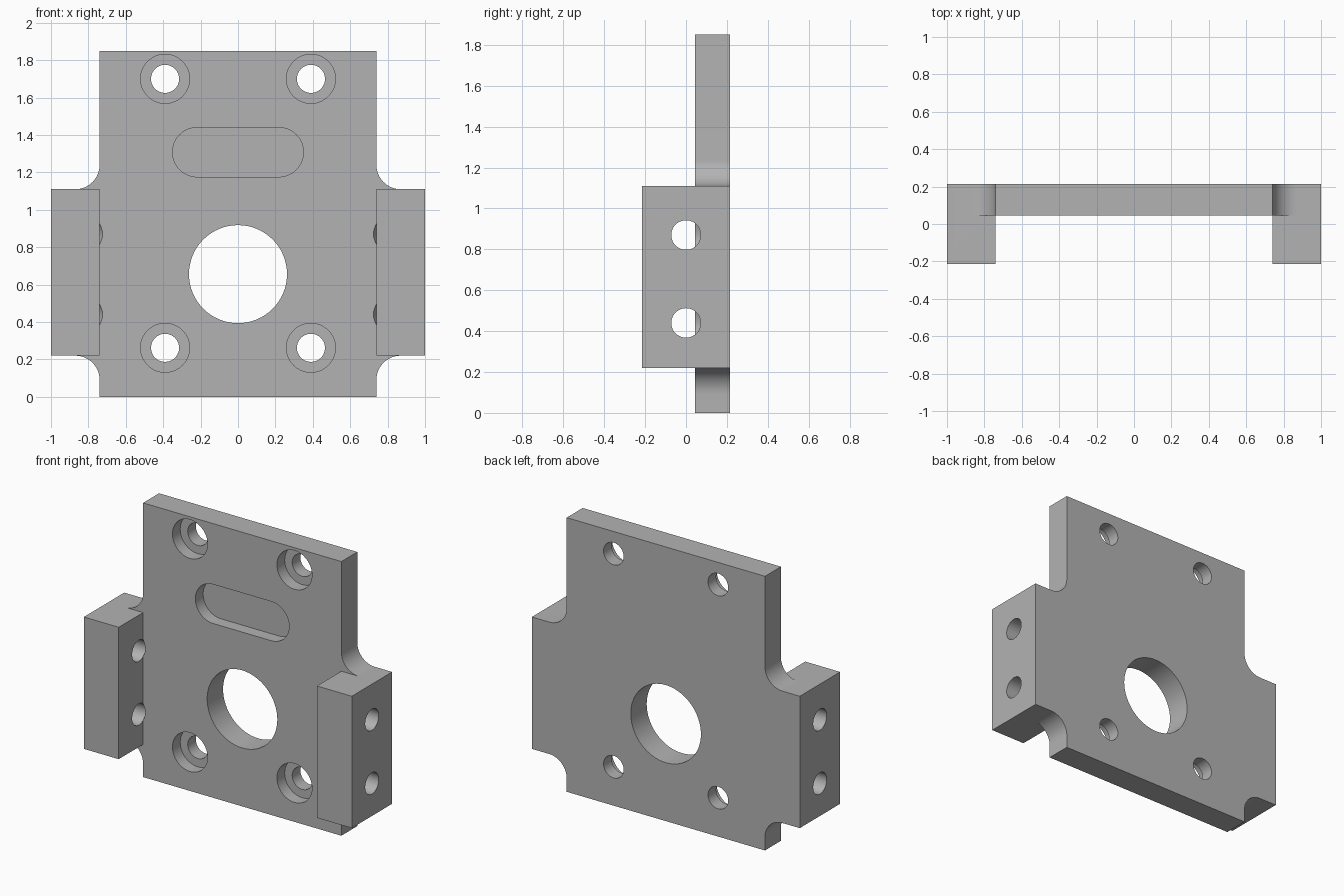
import bpy
import bmesh
from math import pi, cos, sin, tan, radians
from mathutils import Matrix

if "Cube" in bpy.data.objects:
    bpy.data.objects.remove(bpy.data.objects["Cube"], do_unlink=True)

# Main dimensions
FRONT, BACK, FLANGE_FRONT = 0.045, 0.215, -0.215
HEIGHT, HALF_W = 1.85, 0.74
LOW, HIGH, FILLET = 0.22, 1.11, 0.13
POCKET = FRONT + 0.083

grey = bpy.data.materials.new("machined grey")
grey.use_nodes = True
grey.diffuse_color = (0.45, 0.45, 0.45, 1)
grey.node_tree.nodes["Principled BSDF"].inputs["Base Color"].default_value = (0.45, 0.45, 0.45, 1)


def finish(name, bm):
    bmesh.ops.recalc_face_normals(bm, faces=bm.faces)
    mesh = bpy.data.meshes.new(name)
    bm.to_mesh(mesh)
    bm.free()
    mesh.materials.append(grey)
    obj = bpy.data.objects.new(name, mesh)
    bpy.context.collection.objects.link(obj)
    return obj


def prism(name, outline, y0, y1):
    """Extrude an x-z outline from y0 to y1."""
    bm = bmesh.new()
    face = bm.faces.new([bm.verts.new((x, y0, z)) for x, z in outline])
    side = bmesh.ops.extrude_face_region(bm, geom=[face])["geom"]
    verts = [v for v in side if isinstance(v, bmesh.types.BMVert)]
    bmesh.ops.translate(bm, verts=verts, vec=(0, y1 - y0, 0))
    return finish(name, bm)


def arc(cx, cz, r, start, end, steps):
    angles = [radians(start + (end - start) * i / steps) for i in range(steps + 1)]
    return [(cx + r * cos(a), cz + r * sin(a)) for a in angles]


def circle(cx, cz, r):
    return arc(cx, cz, r, 0, 360, 64)[:-1]


def combine(target, tool, operation):
    mod = target.modifiers.new(operation.lower(), "BOOLEAN")
    mod.operation, mod.object, mod.solver = operation, tool, "EXACT"
    bpy.context.view_layer.objects.active = target
    bpy.ops.object.modifier_apply(modifier=mod.name)
    bpy.data.objects.remove(tool, do_unlink=True)


# Plate outline: right half with filleted corners, then mirrored
cx = HALF_W + FILLET
half = [(HALF_W, 0)]
half += arc(cx, LOW - FILLET, FILLET, 180, 90, 16)
half += [(1, LOW), (1, HIGH)]
half += arc(cx, HIGH + FILLET, FILLET, 270, 180, 16)
half += [(HALF_W, HEIGHT)]
bracket = prism("mounting_bracket", half + [(-x, z) for x, z in reversed(half)], FRONT, BACK)

# Side flanges
for s in (-1, 1):
    box = [(s * HALF_W, LOW), (s, LOW), (s, HIGH), (s * HALF_W, HIGH)]
    combine(bracket, prism("flange", box, FLANGE_FRONT, BACK), "UNION")

# Large central bore
combine(bracket, prism("bore_cutter", circle(0, 0.656, 0.262), -0.1, 0.4), "DIFFERENCE")

# Shallow rounded slot
slot = arc(0.218, 1.308, 0.132, -90, 90, 32) + arc(-0.218, 1.308, 0.132, 90, 270, 32)
combine(bracket, prism("slot_cutter", slot, -0.1, POCKET), "DIFFERENCE")

# Counterbored screw holes
for x in (-0.39, 0.39):
    for z in (0.262, 1.70):
        combine(bracket, prism("counterbore_cutter", circle(x, z, 0.131), -0.1, POCKET), "DIFFERENCE")
        combine(bracket, prism("screw_cutter", circle(x, z, 0.075), -0.1, 0.4), "DIFFERENCE")

# Drilled side holes with conical tips just past the flange
R = 0.072
for s in (-1, 1):
    for z in (0.44, 0.87):
        bm = bmesh.new()
        tip = HALF_W - R / tan(radians(59))
        profile = [(0, 1.1), (R, 1.1), (R, HALF_W), (0, tip)]
        verts = [bm.verts.new((s * x, r, 0)) for r, x in profile]
        edges = [bm.edges.new(pair) for pair in zip(verts, verts[1:])]
        bmesh.ops.spin(bm, geom=verts + edges, cent=(0, 0, 0), axis=(1, 0, 0),
                       angle=2 * pi, steps=48, use_duplicate=False)
        bmesh.ops.remove_doubles(bm, verts=bm.verts, dist=0.0005)
        bmesh.ops.transform(bm, matrix=Matrix.Translation((0, 0, z)), verts=bm.verts)
        combine(bracket, finish("side_hole_cutter", bm), "DIFFERENCE")

# Smooth the bores and fillets, keep the machined edges sharp
bpy.ops.object.select_all(action="DESELECT")
bracket.select_set(True)
bpy.context.view_layer.objects.active = bracket
bpy.ops.object.shade_smooth_by_angle(angle=radians(25))
